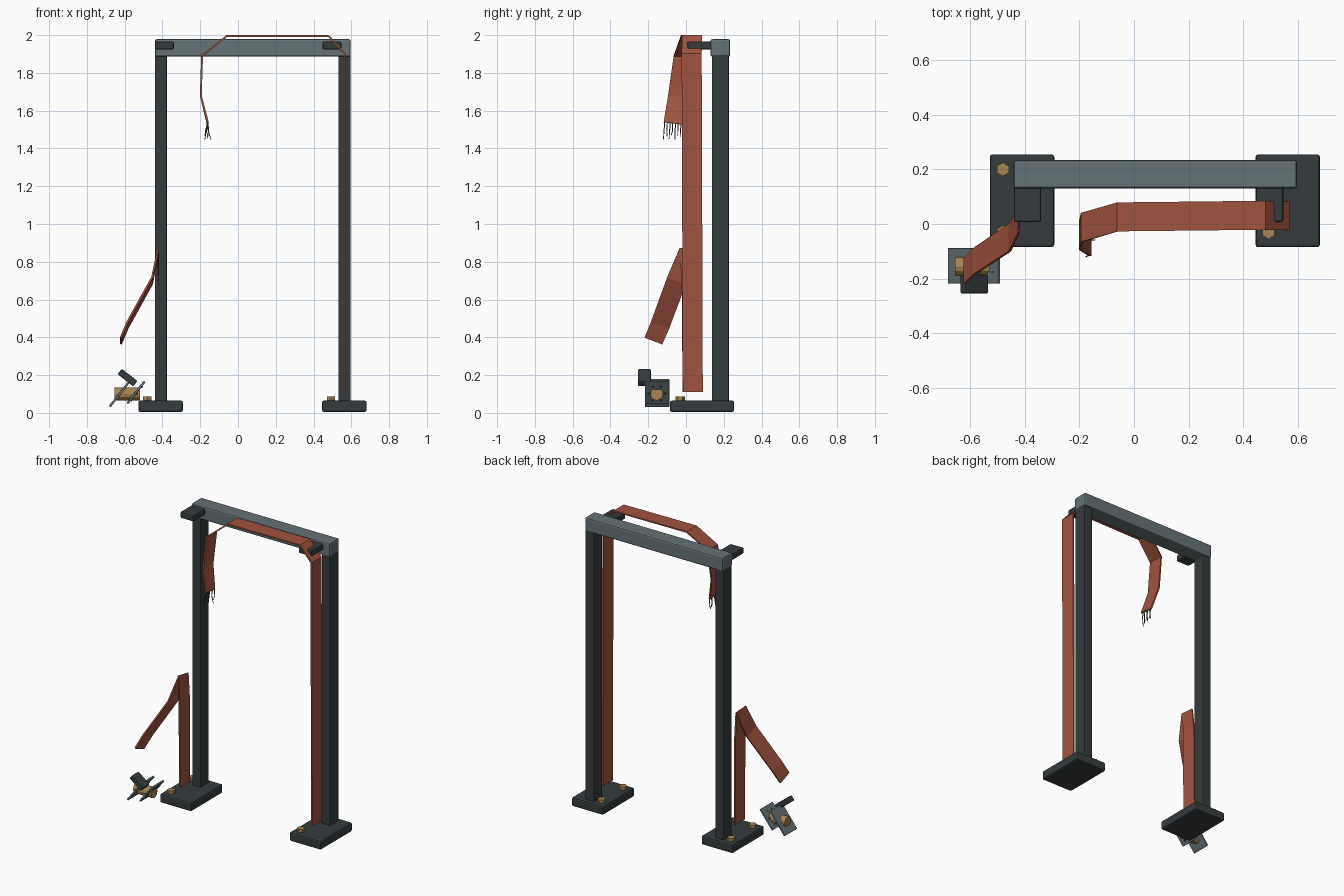
import bpy, bmesh, math, random
from mathutils import Vector

cube = bpy.data.objects.get("Cube")
if cube:
    bpy.data.objects.remove(cube, do_unlink=True)
random.seed(4)


def material(name, rgb):
    m = bpy.data.materials.new(name)
    m.use_nodes = True
    m.diffuse_color = (*rgb, 1)
    bsdf = next(n for n in m.node_tree.nodes if n.type == 'BSDF_PRINCIPLED')
    bsdf.inputs["Base Color"].default_value = (*rgb, 1)
    return m


DARK = material("dark_iron", (0.035, 0.045, 0.047))
STEEL = material("grey_steel", (0.13, 0.17, 0.18))
RUST = material("rust_red_band", (0.36, 0.088, 0.05))
BRASS = material("brass", (0.40, 0.23, 0.085))
FIBRE = material("frayed_fibre", (0.10, 0.075, 0.045))


def make(name, bm, mat):
    mesh = bpy.data.meshes.new(name)
    bmesh.ops.recalc_face_normals(bm, faces=bm.faces)
    bm.to_mesh(mesh)
    bm.free()
    mesh.materials.append(mat)
    obj = bpy.data.objects.new(name, mesh)
    bpy.context.collection.objects.link(obj)
    return obj


def box(name, centre, size, mat, bevel=0.01, tilt=0):
    bm = bmesh.new()
    bmesh.ops.create_cube(bm, size=1)
    bmesh.ops.scale(bm, vec=size, verts=bm.verts)
    obj = make(name, bm, mat)
    obj.location = centre
    obj.rotation_euler.y = tilt
    mod = obj.modifiers.new("soft_edges", 'BEVEL')
    mod.width, mod.segments = bevel, 2
    return obj


def rod(name, start, end, radius, sides, mat):
    start, end = Vector(start), Vector(end)
    bm = bmesh.new()
    bmesh.ops.create_cone(bm, cap_ends=True, segments=sides, radius1=radius,
                          radius2=radius, depth=(end - start).length)
    obj = make(name, bm, mat)
    obj.location = (start + end) / 2
    obj.rotation_mode = 'QUATERNION'
    obj.rotation_quaternion = (end - start).to_track_quat('Z', 'Y')
    return obj


def ribbon(name, path):
    """Flat band through (centre, half width vector) stations."""
    bm = bmesh.new()
    rows = [[bm.verts.new(Vector(c) + s * Vector(w)) for s in (-1, 1)] for c, w in path]
    for a, b in zip(rows, rows[1:]):
        bm.faces.new((a[0], a[1], b[1], b[0]))
    obj = make(name, bm, RUST)
    mod = obj.modifiers.new("thickness", 'SOLIDIFY')
    mod.thickness, mod.offset = 0.01, 0
    return obj


# Frame: feet, posts, bolts and support brackets
for side, foot_x, post_x, bracket_x in (("right", -0.41, -0.408, -0.39),
                                        ("left", 0.563, 0.564, 0.497)):
    box(side + "_foot", (foot_x, 0.085, 0.035), (0.236, 0.34, 0.06), DARK)
    box(side + "_post", (post_x, 0.182, 0.98), (0.065, 0.09, 1.84), DARK, 0.006)
    box(side + "_bracket", (bracket_x, 0.075, 1.945), (0.10, 0.135, 0.042), DARK, 0.008)
    for i, y in enumerate((-0.03, 0.2)):
        rod(f"{side}_bolt_{i + 1}", (foot_x - 0.07, y, 0.06),
            (foot_x - 0.07, y, 0.086), 0.025, 6, BRASS)
box("top_beam", (0.078, 0.182, 1.932), (1.037, 0.104, 0.093), STEEL)

# Long band draped over the top, torn at its hanging end
flat = (0, 0.053, 0)
ribbon("long_band", [
    ((0.565, 0.036, 0.11), flat), ((0.565, 0.03, 1.9), flat),
    ((0.48, 0.032, 1.995), flat), ((-0.06, 0.026, 1.995), flat),
    ((-0.19, -0.012, 1.89), flat), ((-0.197, -0.042, 1.68), flat),
    ((-0.16, -0.07, 1.533), (0, 0.048, -0.006))])

# Loose threads at the torn end
for i in range(7):
    y = -0.113 + i * 0.0145
    mid = Vector((-0.16 + random.uniform(-0.014, 0.008), y - 0.003, 1.49))
    tip = mid + Vector((random.uniform(-0.01, 0.018), random.uniform(-0.008, 0.002),
                        random.uniform(-0.048, -0.02)))
    rod(f"thread_{i + 1}_upper", (-0.16, y, 1.54), mid, 0.0028, 5, FIBRE)
    rod(f"thread_{i + 1}_lower", mid, tip, 0.0022, 5, FIBRE)

# Short band rising from the foot, folded over and hanging away
ribbon("short_band", [
    ((-0.425, 0.035, 0.11), flat), ((-0.425, 0.03, 0.70), flat),
    ((-0.422, 0.016, 0.865), (0, 0.05, -0.006)),
    ((-0.455, -0.05, 0.70), (0, 0.05, -0.017)),
    ((-0.585, -0.137, 0.465), (0, 0.048, -0.018)),
    ((-0.62, -0.172, 0.382), (0, 0.047, -0.018))])

# Fallen roller unit: tilted cheek plates, spool, pins and handle
TILT = math.radians(38)
box("roller_plate_outer", (-0.623, -0.153, 0.105), (0.012, 0.13, 0.18), STEEL, 0.003, TILT)
box("roller_plate_inner", (-0.54, -0.153, 0.108), (0.012, 0.13, 0.15), STEEL, 0.003, TILT)
rod("roller_spool", (-0.655, -0.155, 0.1), (-0.52, -0.155, 0.1), 0.034, 12, BRASS)
axis = Vector((math.cos(TILT), 0, -math.sin(TILT)))
up = Vector((math.sin(TILT), 0, math.cos(TILT)))
for i in range(6):
    a = math.tau * i / 6
    c = Vector((-0.54, -0.155, 0.105)) + up * 0.052 * math.sin(a) + Vector((0, 0.043 * math.cos(a), 0))
    rod(f"roller_pin_{i + 1}", c - axis * 0.009, c + axis * 0.009, 0.006, 6, DARK)
box("roller_handle", (-0.585, -0.22, 0.187), (0.105, 0.07, 0.036), DARK, 0.006, TILT)
